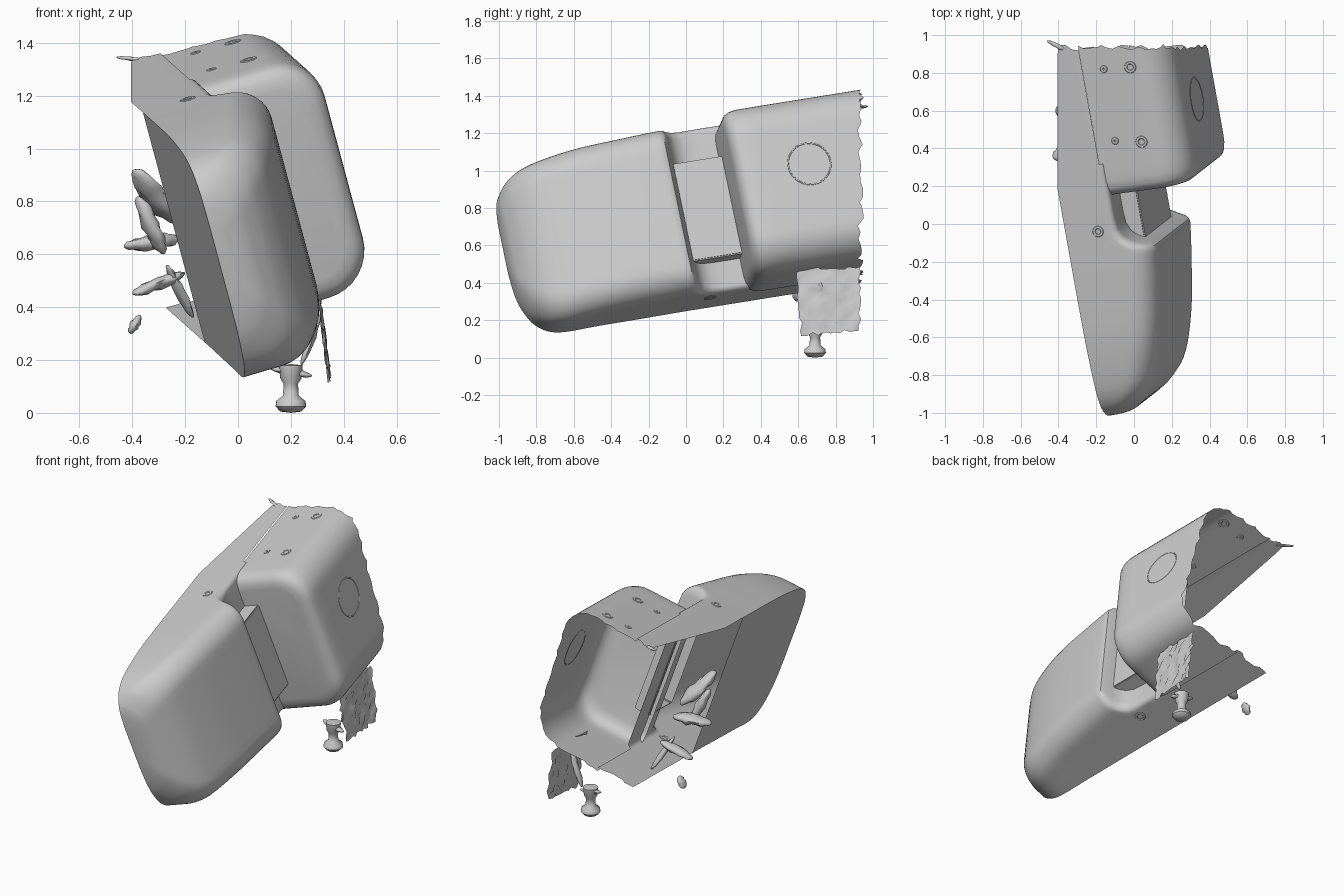
import bpy, bmesh, math, random
from mathutils import Vector, Matrix

if "Cube" in bpy.data.objects:
    bpy.data.objects.remove(bpy.data.objects["Cube"])
random.seed(4)

# Tilted frame of the device: r = out to the right, u = lengthwise, w = up
R = Vector((0.951, 0.126, 0.282)).normalized()
U = Vector((-0.175, 0.972, 0.156)).normalized()
W = R.cross(U).normalized()
U = W.cross(R)
FRAME = Matrix((R, U, W)).transposed()


def finish(bm, name, angle=35):
    bmesh.ops.recalc_face_normals(bm, faces=bm.faces)
    me = bpy.data.meshes.new(name)
    bm.to_mesh(me)
    bm.free()
    ob = bpy.data.objects.new(name, me)
    bpy.context.collection.objects.link(ob)
    bpy.ops.object.select_all(action='DESELECT')
    ob.select_set(True)
    bpy.context.view_layer.objects.active = ob
    bpy.ops.object.shade_smooth_by_angle(angle=math.radians(angle))
    return ob


def smooth(rows, steps=5):
    """Catmull-Rom through the station rows."""
    out = []
    for i in range(len(rows) - 1):
        a, b, c, d = (rows[max(0, min(len(rows) - 1, i + k))] for k in (-1, 0, 1, 2))
        for s in range(steps):
            t = s / steps
            out.append([0.5 * (2*q + (z - p)*t + (2*p - 5*q + 4*z - y)*t*t
                               + (3*q - p - 3*z + y)*t**3) for p, q, z, y in zip(a, b, c, d)])
    return out + [list(rows[-1])]


def section(r0, rr, wb, wt, rad):
    """Outline open on the left, rounded on the right."""
    rad = min(rad, (rr - r0) * 0.9, (wt - wb) * 0.45)
    pts = []
    for k in range(8):
        pts.append((r0 + (rr - rad - r0) * k / 8, wb))
    for k in range(9):
        a = -math.pi / 2 + math.pi / 2 * k / 8
        pts.append((rr - rad + rad * math.cos(a), wb + rad + rad * math.sin(a)))
    for k in range(1, 14):
        pts.append((rr, wb + rad + (wt - wb - 2 * rad) * k / 14))
    for k in range(9):
        a = math.pi / 2 * k / 8
        pts.append((rr - rad + rad * math.cos(a), wt - rad + rad * math.sin(a)))
    for k in range(1, 9):
        pts.append((rr - rad + (r0 - rr + rad) * k / 8, wt))
    return pts


def loft(stations, r0, closed_until=-9, hole_from=9, hole_r=9):
    bm = bmesh.new()
    rings = [[bm.verts.new((r, s[0], w)) for r, w in section(r0, *s[1:])] for s in stations]
    bm.faces.new(rings[0])
    for a, b in zip(rings, rings[1:]):
        for i in range(len(a) - 1):
            q = (a[i], a[i+1], b[i+1], b[i])
            c = sum((v.co for v in q), Vector()) / 4
            if not (c.y > hole_from and c.x > hole_r):
                bm.faces.new(q)
        if b[0].co.y < closed_until:
            bm.faces.new((a[-1], a[0], b[0], b[-1]))
    bm.transform(FRAME.to_4x4())
    # The scan stops at flat limits with ragged edges
    for co, no in (((0, .94, 0), (0, 1, 0)), ((-.405, 0, 0), (-1, 0, 0))):
        bmesh.ops.bisect_plane(bm, geom=bm.verts[:] + bm.edges[:] + bm.faces[:],
                               plane_co=co, plane_no=no, clear_outer=True)
    for v in bm.verts:
        if abs(v.co.y - .94) < 1e-4:
            v.co += U * random.uniform(-.025, .012)
    return bm


# Main body: blunt rounded nose, then a soft step in to the slab behind it
nose = [(-.848, .02, .62, .90, .13), (-.838, .075, .50, .99, .13), (-.815, .125, .41, 1.05, .13),
        (-.76, .195, .315, 1.11, .14), (-.65, .27, .258, 1.15, .14), (-.42, .345, .258, 1.175, .14),
        (-.15, .395, .26, 1.18, .14), (.03, .42, .262, 1.18, .13)]
body = smooth(nose)
body += [(.05, .413, .262, 1.18, .12), (.065, .39, .262, 1.18, .10), (.08, .35, .262, 1.18, .08),
         (.10, .305, .262, 1.18, .06), (.13, .27, .262, 1.18, .05), (.175, .25, .262, 1.18, .04)]
body += [(.175 + .06 * k, .245, .262, 1.18, .03) for k in range(1, 19)]
finish(loft(body, -.03, closed_until=.18, hole_from=.54, hole_r=.218), "main_body")

# Rear housing: wider rounded box, hollow and open behind
box = [(.352, .60, .33, 1.08, .12), (.357, .64, .29, 1.12, .15), (.375, .67, .26, 1.15, .17),
       (.40, .683, .245, 1.163, .18), (.44, .69, .24, 1.168, .18)]
box += [(.44 + .06 * k, .692, .24, 1.168, .18) for k in range(1, 16)]
finish(loft(box, .218), "rear_housing")


def block(name, lo, hi, bevel=.006):
    """Block open toward the left."""
    bm = bmesh.new()
    bmesh.ops.create_cube(bm, size=1)
    for v in bm.verts:
        v.co = Vector([l + (h - l) * (c + .5) for l, h, c in zip(lo, hi, v.co)])
    bmesh.ops.bevel(bm, geom=bm.edges[:], offset=bevel, segments=2, affect='EDGES')
    bm.normal_update()
    bmesh.ops.delete(bm, geom=[f for f in bm.faces if f.normal.x < -.9], context='FACES')
    bm.transform(FRAME.to_4x4())
    return finish(bm, name)


# Neck joining the two housings
block("neck", (.235, .05, .43), (.34, .37, .98))


def ring(name, at, axis, major, minor):
    bpy.ops.mesh.primitive_torus_add(major_radius=major, minor_radius=minor,
                                     major_segments=32, minor_segments=8, location=at,
                                     rotation=axis.to_track_quat('Z', 'Y').to_euler())
    ob = bpy.context.object
    ob.name = name
    ob.scale.z = .5
    bpy.ops.object.shade_smooth_by_angle()


def on_plane(x, y, w):
    return Vector((x, y, (w - x * W.x - y * W.y) / W.z))


# Round mark on the side, screw recesses on top and below
ring("side_disc_mark", FRAME @ Vector((.692, .745, .766)), R, .115, .004)
for i, (x, y, w, s) in enumerate([(-.19, -.04, 1.18, .022),
                                  (-.02, .83, 1.168, .024), (.04, .435, 1.168, .024),
                                  (-.16, .82, 1.168, .012), (-.10, .44, 1.168, .012),
                                  (.06, .13, .262, .025)]):
    ring(f"screw_recess_{i}", on_plane(x, y, w), W, s, .008)


# Foot: turned knob with a stem
bm = bmesh.new()
prof = [(0, 0), (.04, .005), (.058, .025), (.055, .045), (.03, .065), (.027, .11), (.04, .13), (.045, .18), (0, .185)]
vs = [bm.verts.new((r, 0, z)) for r, z in prof]
es = [bm.edges.new(e) for e in zip(vs, vs[1:])]
bmesh.ops.spin(bm, geom=vs + es, axis=(0, 0, 1), cent=(0, 0, 0), angle=2 * math.pi, steps=24)
bmesh.ops.remove_doubles(bm, verts=bm.verts, dist=1e-4)
bm.transform(Matrix.Translation((.2, .69, 0)))
finish(bm, "foot_knob", 50)

# Ragged hanging plate beside the foot
bm = bmesh.new()
bmesh.ops.create_grid(bm, x_segments=12, y_segments=12, size=.5)
for v in bm.verts:
    a, b = v.co.x + .5, v.co.y + .5
    v.co = Vector((.30 + .045 * (1 - b), .58 + .35 * a + .04 * (1 - b) * (1 - a),
                   .12 + .36 * b + .03 * a * (1 - b)))
    v.co += Vector([random.uniform(-.009, .009) for _ in range(3)])
finish(bm, "hanging_plate", 60)


def strut(name, a, b, rad):
    """Lumpy broken rod between two points."""
    a, b = Vector(a), Vector(b)
    bm = bmesh.new()
    bmesh.ops.create_uvsphere(bm, u_segments=10, v_segments=12, radius=1)
    q = (b - a).to_track_quat('Z', 'Y')
    for v in bm.verts:
        taper = rad * random.uniform(.75, 1.2)
        v.co = (a + b) / 2 + q @ Vector((v.co.x * taper, v.co.y * taper * .6, v.co.z * (b - a).length / 2))
    finish(bm, name, 70)


# Broken fragments in the open left side and under the housing
for i, (a, b, rad) in enumerate([
        ((-.40, .50, .45), (-.20, .55, .53), .04), ((-.43, .35, .63), (-.22, .45, .66), .05),
        ((-.39, .25, .92), (-.24, .40, .72), .06), ((-.38, .30, .82), (-.28, .35, .60), .05),
        ((-.41, .60, .30), (-.37, .60, .37), .03), ((-.27, .50, .56), (-.17, .60, .36), .025),
        ((.12, .70, .17), (.28, .68, .14), .025), ((.24, .72, .18), (.32, .72, .40), .025),
        ((-.46, .97, 1.345), (-.36, .92, 1.335), .012)]):
    strut(f"fragment_{i}", a, b, rad)
